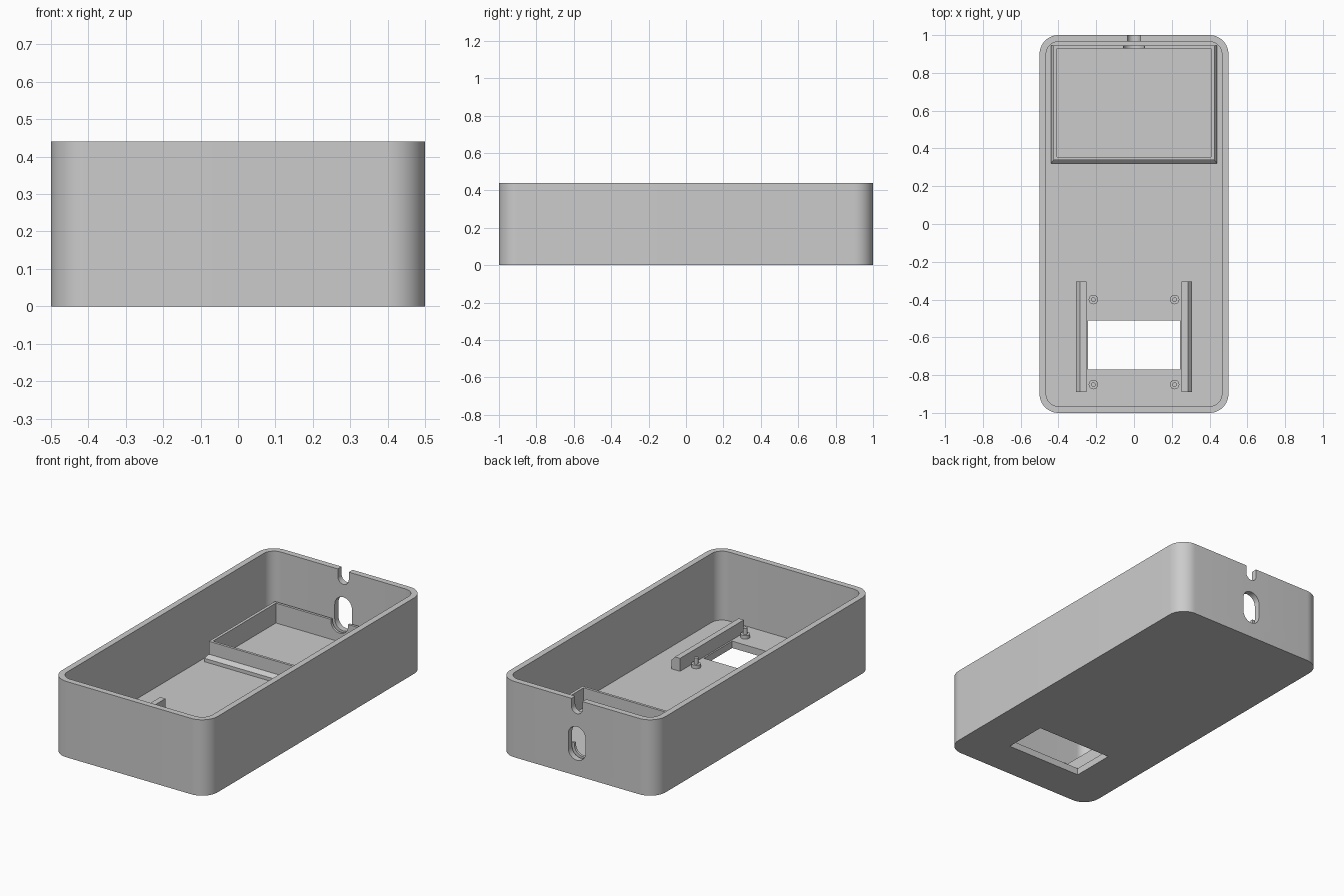
import bpy, bmesh, math

cube = bpy.data.objects.get("Cube")
if cube:
    bpy.data.objects.remove(cube, do_unlink=True)

GREY = (0.6, 0.6, 0.6, 1)
grey = bpy.data.materials.new("plain_grey")
grey.use_nodes = True
grey.diffuse_color = GREY
grey.node_tree.nodes["Principled BSDF"].inputs["Base Color"].default_value = GREY

FLOOR = 0.04
HEIGHT = 0.44
SINK = FLOOR - 0.01  # fittings sink slightly into the floor


def make(name, loops, caps=True):
    """Skin a stack of matching point loops; without caps it closes on itself."""
    bm = bmesh.new()
    rings = [[bm.verts.new(p) for p in loop] for loop in loops]
    pairs = list(zip(rings, rings[1:]))
    if caps:
        bm.faces.new(rings[0])
        bm.faces.new(rings[-1])
    else:
        pairs.append((rings[-1], rings[0]))
    for a, b in pairs:
        for i in range(len(a)):
            j = (i + 1) % len(a)
            bm.faces.new((a[i], a[j], b[j], b[i]))
    bmesh.ops.recalc_face_normals(bm, faces=bm.faces)
    mesh = bpy.data.meshes.new(name)
    bm.to_mesh(mesh)
    bm.free()
    mesh.materials.append(grey)
    ob = bpy.data.objects.new(name, mesh)
    bpy.context.collection.objects.link(ob)
    return ob


def rounded(w, d, r, steps=12):
    """Outline of a rounded rectangle with half sizes w and d."""
    pts = []
    for k, (sx, sy) in enumerate([(1, 1), (-1, 1), (-1, -1), (1, -1)]):
        for i in range(steps + 1):
            a = math.pi / 2 * (k + i / steps)
            pts.append((sx * (w - r) + r * math.cos(a), sy * (d - r) + r * math.sin(a)))
    return pts


def upright(name, outline, z0, z1):
    return make(name, [[(x, y, z) for x, y in outline] for z in (z0, z1)])


def along_y(name, outline, y0, y1):
    return make(name, [[(x, y, z) for x, z in outline] for y in (y0, y1)])


def cut(ob, cutter):
    mod = ob.modifiers.new("cut", "BOOLEAN")
    mod.operation = "DIFFERENCE"
    mod.solver = "EXACT"
    mod.object = cutter
    bpy.context.view_layer.objects.active = ob
    bpy.ops.object.modifier_apply(modifier=mod.name)


def rect(x0, x1, y0, y1):
    return [(x0, y0), (x1, y0), (x1, y1), (x0, y1)]


def slot(half_width, z0, z1, steps=20):
    """Vertical slot outline with round ends."""
    pts = []
    for centre, start in ((z1 - half_width, 0), (z0 + half_width, math.pi)):
        for i in range(steps + 1):
            a = start + math.pi * i / steps
            pts.append((half_width * math.cos(a), centre + half_width * math.sin(a)))
    return pts


# Open case
case = upright("case", rounded(0.5, 1, 0.1), 0, HEIGHT)

# Tray with a sloped foot along its front and sides
tray_steps = [
    (0.44, 0.32, 0.945, SINK), (0.44, 0.32, 0.945, 0.06),
    (0.425, 0.34, 0.945, 0.08), (0.425, 0.34, 0.945, 0.155),
    (0.408, 0.355, 0.93, 0.155), (0.408, 0.355, 0.93, SINK),
]
tray = make("tray_wall", [[(x, y, z) for x, y in rect(-w, w, front, back)]
                          for w, front, back, z in tray_steps], caps=False)

# Cavity, window, cable notch and port slot
cavity = upright("cavity_cutter", rounded(0.465, 0.965, 0.065), FLOOR, 1)
window = upright("window_cutter", rect(-0.243, 0.243, -0.77, -0.51), -0.1, 0.2)
notch = along_y("notch_cutter", slot(0.035, 0.36, 0.6), 0.9, 1.1)
port = along_y("port_cutter", slot(0.055, 0.09, 0.285), 0.9, 1.1)
for cutter in (cavity, window, notch, port):
    cut(case, cutter)
cut(tray, port)
for cutter in (cavity, window, notch, port):
    bpy.data.objects.remove(cutter, do_unlink=True)

# Rails beside the window, chamfered on the outside
parts = [case, tray]
for side, label in ((1, "left"), (-1, "right")):
    profile = [(0.252, SINK), (0.252, 0.115), (0.285, 0.115), (0.306, 0.092), (0.306, SINK)]
    parts.append(along_y(label + "_rail", [(side * x, z) for x, z in profile], -0.89, -0.305))

    # Locating posts: a wide foot with a thin pin
    for y, end in ((-0.4, "back"), (-0.85, "front")):
        steps = [(0.025, SINK), (0.025, 0.06), (0.012, 0.06), (0.012, 0.095)]
        loops = []
        for r, z in steps:
            loops.append([(side * 0.215 + r * math.cos(math.tau * i / 24),
                           y + r * math.sin(math.tau * i / 24), z) for i in range(24)])
        parts.append(make(f"{label}_{end}_post", loops))

# Smooth the round surfaces, keep edges sharp
bpy.ops.object.select_all(action="DESELECT")
for ob in parts:
    ob.select_set(True)
bpy.context.view_layer.objects.active = case
bpy.ops.object.shade_smooth_by_angle(angle=math.radians(30))
